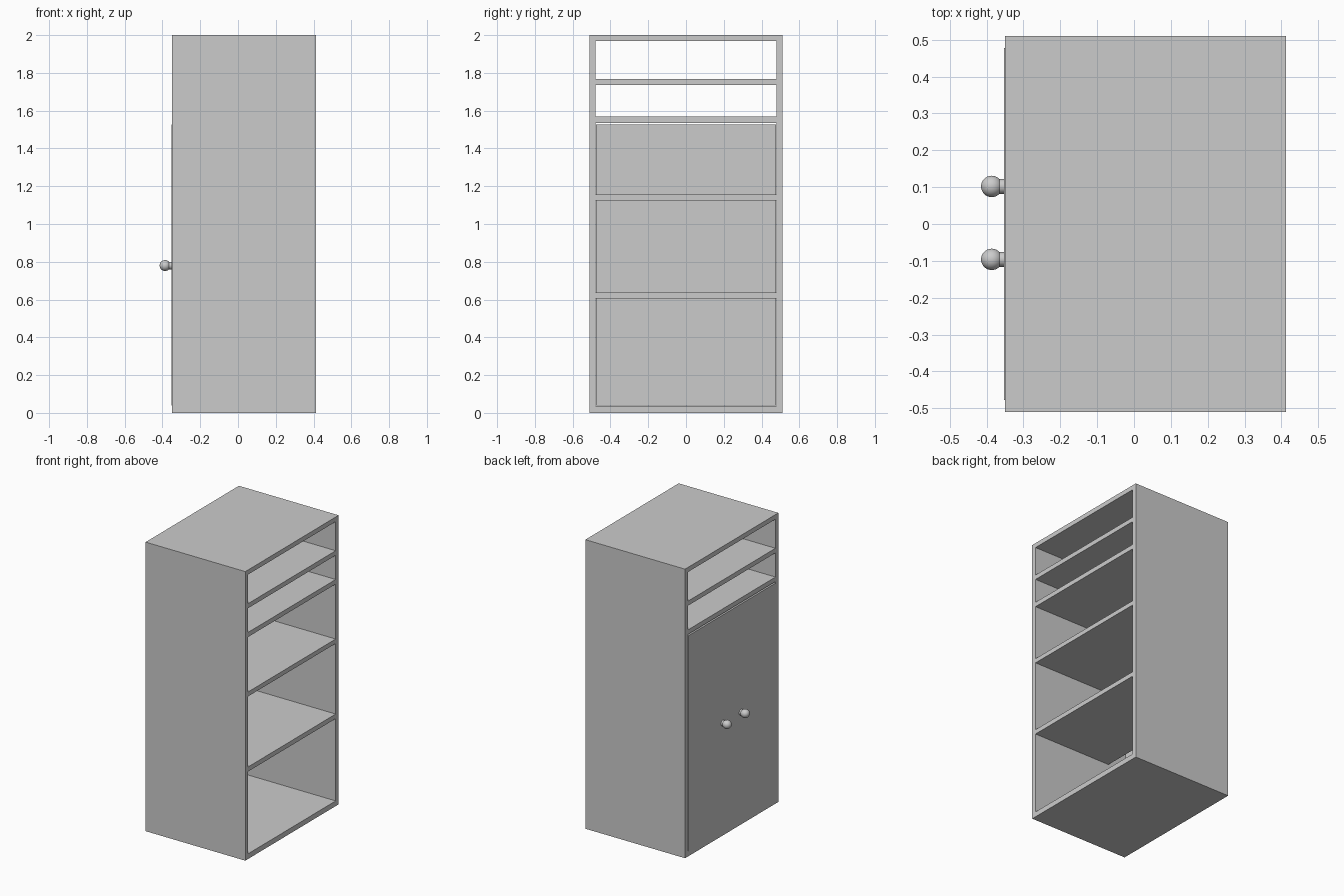
import bpy
from math import pi

cube = bpy.data.objects.get("Cube")
if cube:
    bpy.data.objects.remove(cube, do_unlink=True)

X0, X1 = -0.35, 0.413      # door side, open side
Y_OUT, Y_IN = 0.51, 0.478  # outer and inner half width
TOP = 2.0


def box(name, x, y, z):
    """Box from its (min, max) extent on each axis."""
    bpy.ops.mesh.primitive_cube_add(size=1)
    ob = bpy.context.object
    ob.name = name
    ob.location = [(a + b) / 2 for a, b in (x, y, z)]
    ob.scale = [b - a for a, b in (x, y, z)]
    bpy.ops.object.transform_apply(location=False, rotation=False, scale=True)
    return ob


# Outer case: two side walls with boards fitted between them
for side, s in (("left", 1), ("right", -1)):
    box(f"{side}_wall", (X0, X1), sorted((s * Y_IN, s * Y_OUT)), (0, TOP))

boards = {
    "base_board": (X0, 0, 0.036),
    "lower_inner_shelf": (-0.19, 0.605, 0.637),
    "upper_inner_shelf": (-0.19, 1.125, 1.156),
    "cupboard_top": (X0, 1.536, 1.568),
    "open_shelf": (X0, 1.735, 1.767),
    "top_board": (X0, 1.968, TOP),
}
for name, (x_start, low, high) in boards.items():
    box(name, (x_start, X1), (-Y_IN, Y_IN), (low, high))

# Door panel, standing slightly proud of the case
box("door_panel", (X0 - 0.003, X0 + 0.02), (-Y_IN + 0.001, Y_IN - 0.001), (0.038, 1.528))

# Ball knobs on short stems
for side, y in (("left", 0.102), ("right", -0.096)):
    bpy.ops.mesh.primitive_cylinder_add(
        vertices=32, radius=0.02, depth=0.04,
        location=(X0 - 0.016, y, 0.78), rotation=(0, pi / 2, 0))
    bpy.context.object.name = f"{side}_knob_stem"
    bpy.ops.object.shade_smooth_by_angle()
    bpy.ops.mesh.primitive_uv_sphere_add(
        segments=32, ring_count=16, radius=0.029,
        location=(X0 - 0.036, y, 0.78), rotation=(0, pi / 2, 0))
    bpy.context.object.name = f"{side}_knob_ball"
    bpy.ops.object.shade_smooth_by_angle()
